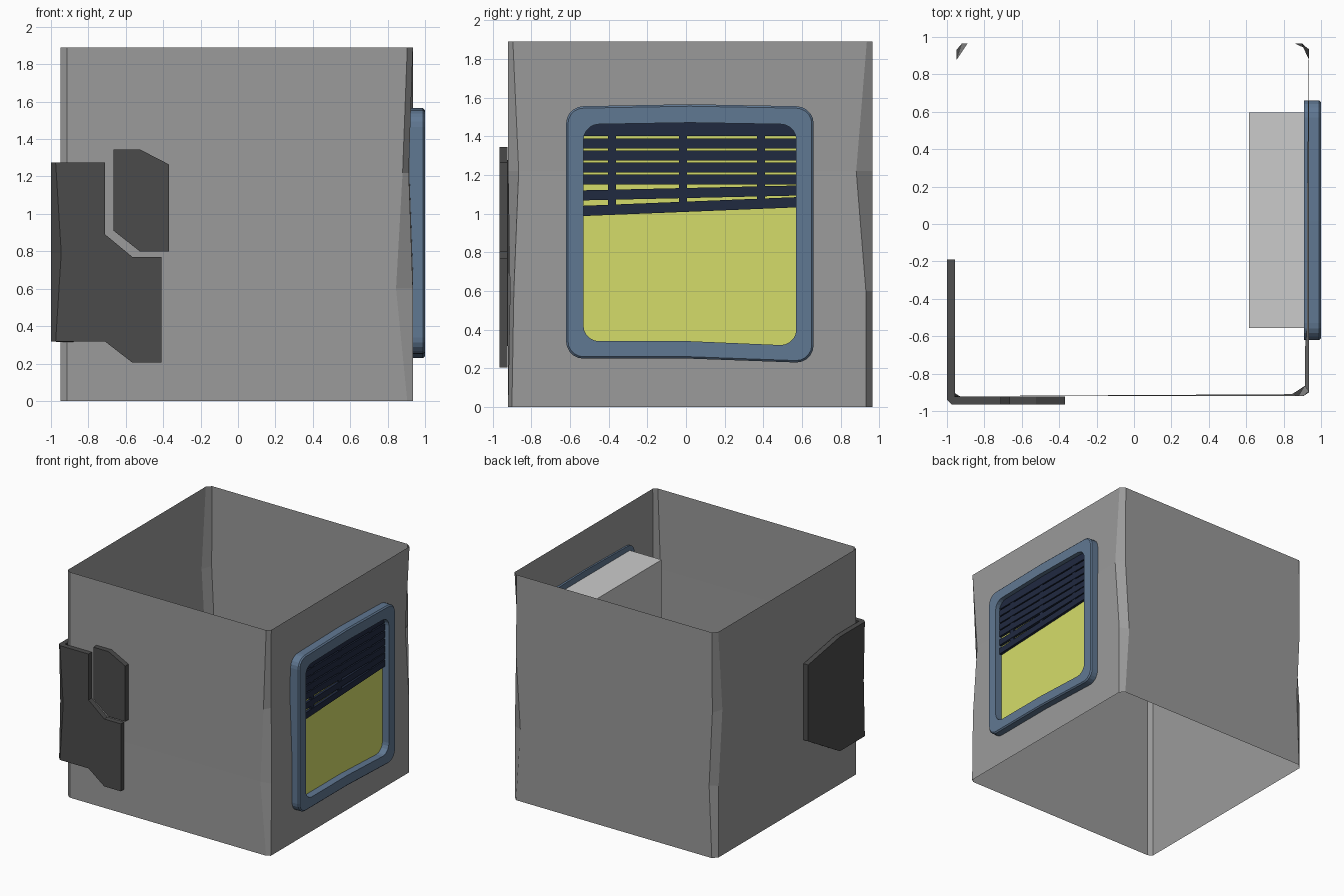
import bpy, bmesh, math

if "Cube" in bpy.data.objects:
    bpy.data.objects.remove(bpy.data.objects["Cube"])


def material(name, rgb):
    m = bpy.data.materials.new(name)
    m.diffuse_color = (*rgb, 1)
    m.use_nodes = True
    m.node_tree.nodes["Principled BSDF"].inputs["Base Color"].default_value = m.diffuse_color
    return m


GREY = material("wall_grey", (0.328, 0.328, 0.328))
BLUE = material("frame_blue", (0.118, 0.188, 0.29))
NAVY = material("blind_navy", (0.0145, 0.0225, 0.051))
YELLOW = material("glow_yellow", (0.665, 0.72, 0.143))
DARK = material("plate_dark", (0.07, 0.07, 0.07))


def make(name, verts, faces, mat=None, thickness=0, fix_normals=False):
    me = bpy.data.meshes.new(name)
    me.from_pydata([tuple(v) for v in verts], [], faces)
    if fix_normals:
        bm = bmesh.new()
        bm.from_mesh(me)
        bmesh.ops.recalc_face_normals(bm, faces=bm.faces)
        bm.to_mesh(me)
        bm.free()
    ob = bpy.data.objects.new(name, me)
    bpy.context.collection.objects.link(ob)
    if mat:
        me.materials.append(mat)
    if thickness:
        s = ob.modifiers.new("thickness", "SOLIDIFY")
        s.thickness = thickness
        s.offset = -1
        s.use_even_offset = True
    return ob


def bridge(rings, n, close=False):
    """Quads between consecutive rings of n points."""
    count = len(rings)
    return [(a * n + i, a * n + (i + 1) % n,
             (a + 1) % count * n + (i + 1) % n, (a + 1) % count * n + i)
            for a in range(count if close else count - 1) for i in range(n)]


def box(name, x0, x1, y0, y1, z0, z1, mat=None, rise=0):
    """Box; rise lifts the +y end for crooked slats."""
    v = [(x, y, z + (rise if y == y1 else 0))
         for z in (z0, z1) for x, y in ((x0, y0), (x1, y0), (x1, y1), (x0, y1))]
    f = [(3, 2, 1, 0), (4, 5, 6, 7)] + bridge([0, 1], 4)
    return make(name, v, f, mat)


# Walls: open shell with chipped, uneven corner chamfers
X0, X1, Y0, Y1 = -0.95, 0.935, -0.92, 0.965
levels = (0, 0.6, 1.22, 1.89)
fl = ((.035, .025),) * 4
fr = ((.03, .02), (.09, .03), (.055, .055), (.03, .025))
br = ((.035, .035), (.075, .035), (.035, .085), (.04, .03))
bl = ((.035, .04), (.06, .04), (.03, .09), (.035, .035))
dent_x = (0, 0, .022, 0)        # front right edge pushed in along x
dent_y = (0, .01, 0, 0)         # and along y
verts = []
for k, z in enumerate(levels):
    verts += [(X0 + fl[k][0], Y0, z), (X1 - fr[k][0], Y0 + dent_y[k], z),
              (X1 - dent_x[k], Y0 + fr[k][1], z), (X1, Y1 - br[k][1], z),
              (X1 - br[k][0], Y1, z), (X0 + bl[k][0], Y1, z),
              (X0, Y1 - bl[k][1], z), (X0, Y0 + fl[k][1], z)]
make("walls", verts, bridge(levels, 8), GREY)


# Window frame: rounded, slightly warped loops swept through a section
def loop(x, y0, y1, z0, z1, r, bump, sag):
    pts = []
    corners = ((y1 - r, z0 + r - sag, -90), (y1 - r, z1 - r, 0),
               (y0 + r, z1 - r, 90), (y0 + r, z0 + r, 180))
    for k, (cy, cz, a0) in enumerate(corners):
        for i in range(6):
            a = math.radians(a0 + 18 * i)
            pts.append((x, cy + r * math.cos(a), cz + r * math.sin(a)))
        if k == 1:
            pts.append((x, 0.02, z1 + bump))
        if k == 3:
            pts.append((x, 0.02, z0))
    return pts


def outer(x, d):
    return loop(x, -0.62 + d, 0.66 - d, 0.25 + d, 1.555 - d, 0.09 - d, 0.01, 0.02)


def inner(x, d):
    return loop(x, -0.53 - d, 0.57 + d, 0.34 - d, 1.462 + d, 0.08 + d, 0.008, 0.02)


rings = [outer(0.91, 0), outer(0.99, 0), outer(1.0, 0.01), inner(1.0, 0), inner(0.91, 0)]
n = len(rings[0])
make("window_frame", [p for r in rings for p in r], bridge(rings, n, True), BLUE,
     fix_normals=True)

# Glowing pane and the grey light box behind it
make("window_pane", inner(0.940, 0.02), [tuple(range(n))], YELLOW)
box("window_box", 0.615, 0.937, -0.555, 0.595, 0.29, 1.51)

# Blinds: level slats, two crooked ones at the bottom, three tapes
slats = [(1.40, 1.485, 0), (1.337, 1.389, 0), (1.274, 1.327, 0), (1.212, 1.264, 0),
         (1.15, 1.202, 0), (1.068, 1.12, 0.025), (0.987, 1.04, 0.045)]
for i, (z0, z1, rise) in enumerate(slats):
    box(f"blind_slat_{i + 1}", 0.938, 0.962, -0.535, 0.575, z0, z1, NAVY, rise)
for i, y in enumerate((-0.382, -0.016, 0.388)):
    box(f"blind_tape_{i + 1}", 0.938, 0.958, y - 0.021, y + 0.021, 1.035, 1.465, NAVY)

# Corner plate: front outline, side outline and a worn corner strip
front = [(-.975, .317), (-.71, .317), (-.565, .205), (-.41, .205), (-.41, .77),
         (-.565, .77), (-.71, .89), (-.71, 1.275), (-.975, 1.275), (-.945, .79)]
side = [(-.19, .56), (-.61, .317), (-.94, .317), (-.925, .79),
        (-.94, 1.275), (-.61, 1.275), (-.19, 1.20)]
verts = [(x, -.965, z) for x, z in front] + [(-1.0, y, z) for y, z in side]
nf = len(front)
faces = [tuple(range(nf)), tuple(range(nf, nf + len(side))),
         (nf + 2, 0, 9, nf + 3), (nf + 3, 9, 8, nf + 4)]
make("corner_plate", verts, faces, DARK, 0.043)

# Small plate beside it
small = [(-.665, .91), (-.525, .80), (-.37, .80), (-.37, 1.265),
         (-.525, 1.345), (-.665, 1.345)]
make("small_plate", [(x, -.965, z) for x, z in small], [tuple(range(6))], DARK, 0.043)
